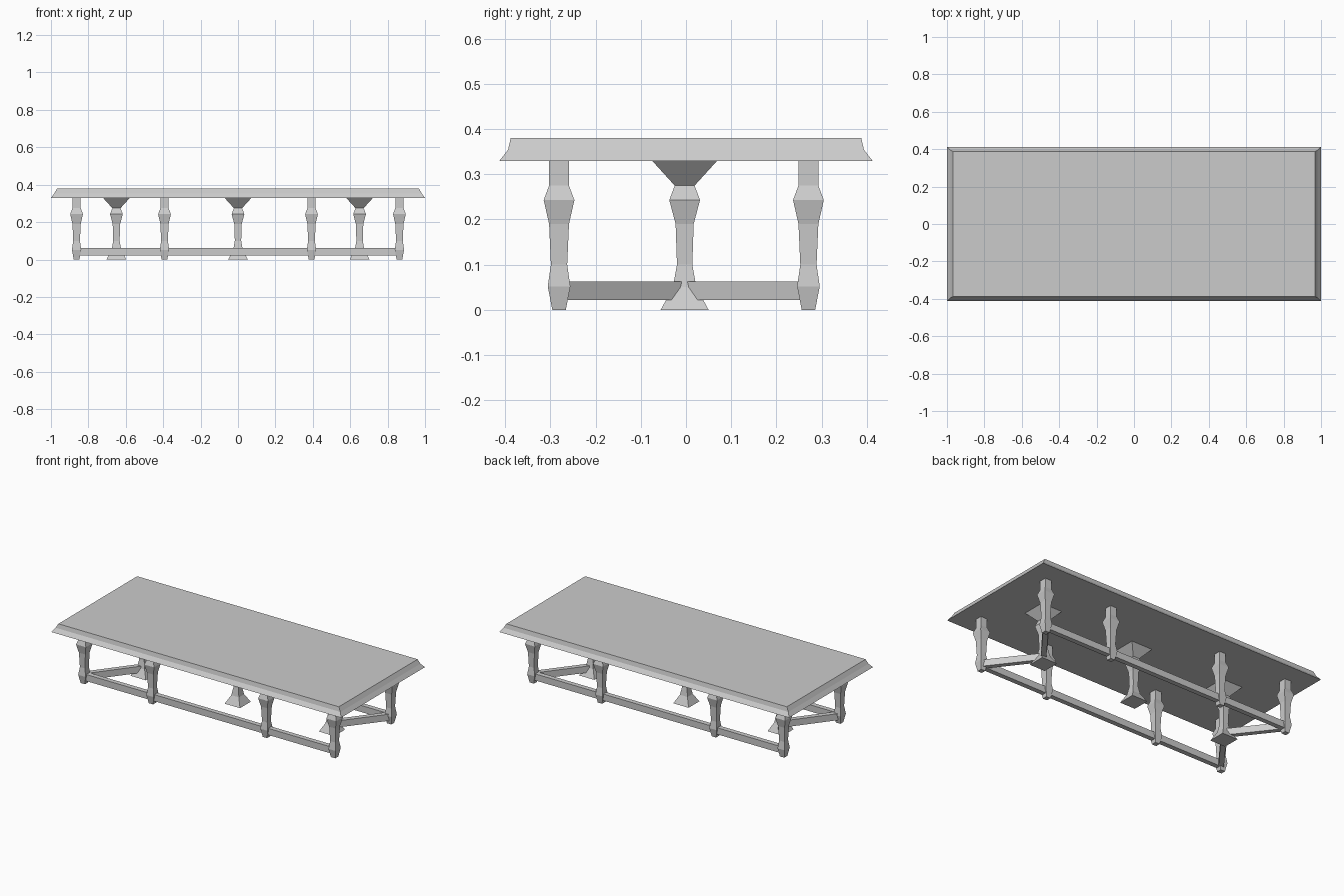
import bpy
import bmesh
import math

if "Cube" in bpy.data.objects:
    bpy.data.objects.remove(bpy.data.objects["Cube"])


def loft(name, sections, loc=(0, 0, 0)):
    """Stack of rectangles (half x, half y, z) skinned into a closed solid."""
    bm = bmesh.new()
    rings = [[bm.verts.new((sx * hx, sy * hy, z))
              for sx, sy in ((-1, -1), (1, -1), (1, 1), (-1, 1))]
             for hx, hy, z in sections]
    for a, b in zip(rings, rings[1:]):
        for i in range(4):
            j = (i + 1) % 4
            bm.faces.new((a[i], a[j], b[j], b[i]))
    bm.faces.new(rings[0][::-1])
    bm.faces.new(rings[-1])
    me = bpy.data.meshes.new(name)
    bm.to_mesh(me)
    bm.free()
    ob = bpy.data.objects.new(name, me)
    ob.location = loc
    bpy.context.collection.objects.link(ob)
    return ob


def rail(name, p, q, half=0.015):
    """Horizontal stretcher between two floor points."""
    dx, dy = q[0] - p[0], q[1] - p[1]
    h = math.hypot(dx, dy) / 2
    ob = loft(name, [(h, half, 0.022), (h, half, 0.063)],
              ((p[0] + q[0]) / 2, (p[1] + q[1]) / 2, 0))
    ob.rotation_euler.z = math.atan2(dy, dx)


# Table top with moulded edge
loft("table_top", [(1.0, 0.413, 0.33), (0.982, 0.394, 0.354), (0.967, 0.388, 0.38)])

# Square turned legs: (half width, height)
leg = [(0.015, 0), (0.025, 0.052), (0.018, 0.1), (0.022, 0.19),
       (0.034, 0.243), (0.022, 0.275), (0.022, 0.33)]
front_y, back_y, end_x = -0.281, 0.271, 0.863
for side, y in (("front", front_y), ("back", back_y)):
    for i, x in enumerate((-end_x, -0.393, 0.393, end_x)):
        loft(f"{side}_leg_{i + 1}", [(w, w, z) for w, z in leg], (x, y, 0))
    rail(f"{side}_rail", (-end_x, y), (end_x, y))

# Central pedestals with flared capital and foot
pedestal = [(0.053, 0), (0.026, 0.05), (0.017, 0.1), (0.02, 0.19),
            (0.034, 0.243), (0.022, 0.275), (0.072, 0.33)]
for i, x in enumerate((-0.65, 0, 0.65)):
    loft(f"pedestal_{i + 1}", [(w, w, z) for w, z in pedestal], (x, -0.003, 0))

# Diagonal rails from corner legs to the outer pedestals
for s, side in ((-1, "left"), (1, "right")):
    for y, pos in ((front_y, "front"), (back_y, "back")):
        rail(f"{side}_{pos}_diagonal_rail", (s * end_x, y), (s * 0.65, -0.003))
